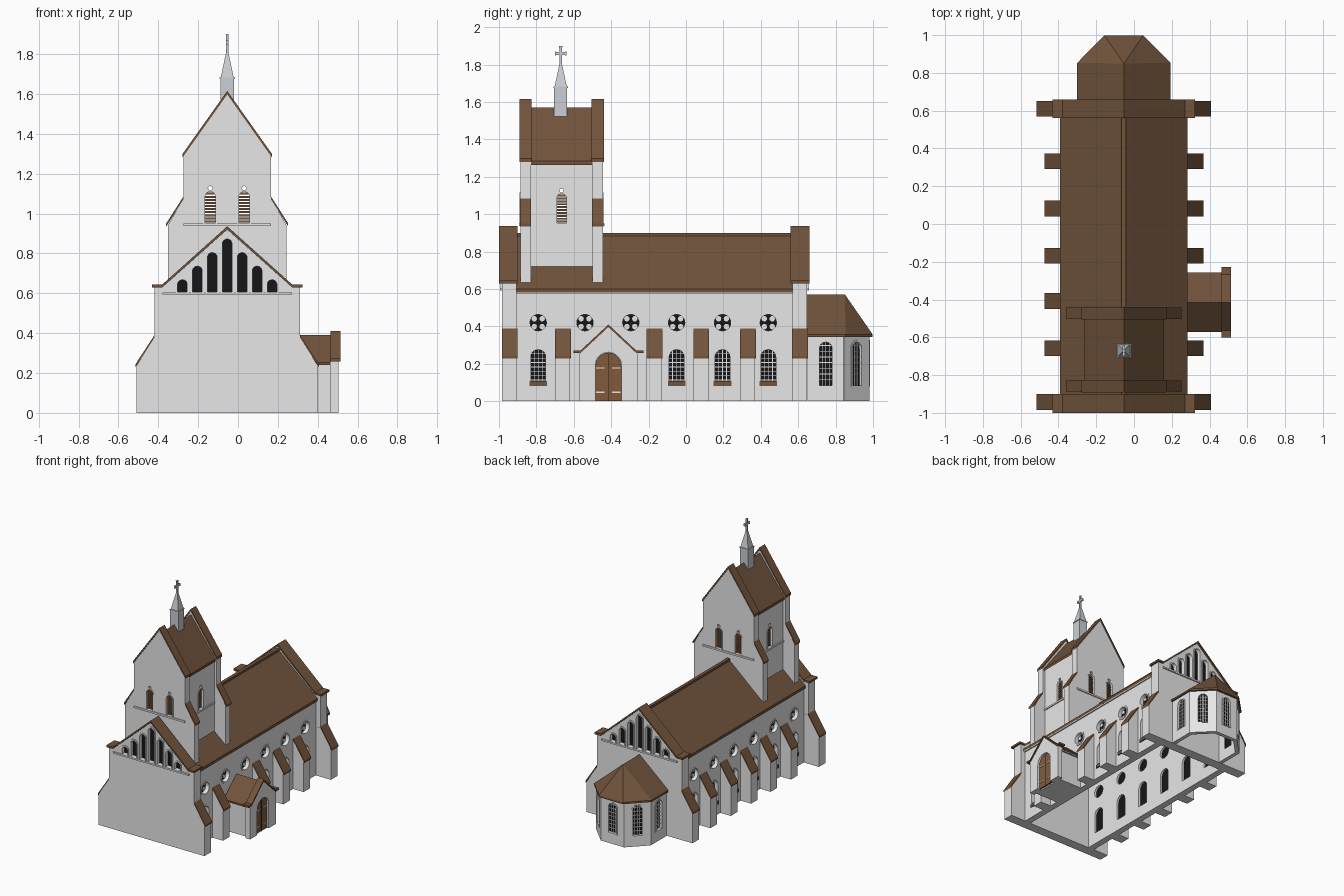
import bpy, bmesh, math
from mathutils import Matrix

if "Cube" in bpy.data.objects:
    bpy.data.objects.remove(bpy.data.objects["Cube"])

CX = -0.054  # church centre line


def material(name, rgb):
    m = bpy.data.materials.new(name)
    m.diffuse_color = (*rgb, 1)
    m.use_nodes = True
    m.node_tree.nodes["Principled BSDF"].inputs["Base Color"].default_value = m.diffuse_color
    return m


STONE = material("white_plaster", (0.80, 0.80, 0.80))
TILE = material("brown_tile", (0.165, 0.088, 0.045))
WOOD = material("door_wood", (0.22, 0.105, 0.045))
GLASS = material("black_glass", (0.008, 0.008, 0.009))
METAL = material("pale_metal", (0.60, 0.63, 0.66))


def finish(name, bm, mat):
    bmesh.ops.remove_doubles(bm, verts=bm.verts, dist=1e-5)
    bmesh.ops.recalc_face_normals(bm, faces=bm.faces)
    me = bpy.data.meshes.new(name)
    bm.to_mesh(me)
    bm.free()
    me.materials.clear()
    me.materials.append(mat)
    for p in me.polygons:
        p.use_smooth = False
        p.material_index = 0
    ob = bpy.data.objects.new(name, me)
    bpy.context.collection.objects.link(ob)
    return ob


def panel(name, loops, at, ang, t, mat, d=0.0):
    """Upright slab: filled outlines with holes, t thick, d behind the face that looks outward."""
    cu = bpy.data.curves.new(name + "_outline", 'CURVE')
    cu.dimensions, cu.fill_mode, cu.extrude = '2D', 'BOTH', t / 2
    for loop in loops:
        sp = cu.splines.new('POLY')
        sp.points.add(len(loop) - 1)
        for p, (u, v) in zip(sp.points, loop):
            p.co = (u, v, 0, 1)
        sp.use_cyclic_u = True
    tmp = bpy.data.objects.new(name + "_outline", cu)
    bpy.context.collection.objects.link(tmp)
    dg = bpy.context.evaluated_depsgraph_get()
    src = bpy.data.meshes.new_from_object(tmp.evaluated_get(dg))
    bm = bmesh.new()
    bm.from_mesh(src)
    bpy.data.objects.remove(tmp)
    bpy.data.meshes.remove(src)
    bm.transform(Matrix.Translation((at[0], at[1], 0)) @ Matrix.Rotation(math.radians(ang), 4, 'Z')
                 @ Matrix.Rotation(math.pi / 2, 4, 'X') @ Matrix.Translation((0, 0, -d - t / 2)))
    return finish(name, bm, mat)


def box(name, lo, hi, mat):
    bm = bmesh.new()
    bmesh.ops.create_cube(bm, size=1)
    for v in bm.verts:
        v.co = [lo[i] + (v.co[i] + 0.5) * (hi[i] - lo[i]) for i in range(3)]
    return finish(name, bm, mat)


# outline helpers
def rect(u0, u1, v0, v1):
    return [(u0, v0), (u1, v0), (u1, v1), (u0, v1)]


def circle(u, v, r, n=20):
    return [(u + r * math.cos(2 * math.pi * i / n), v + r * math.sin(2 * math.pi * i / n)) for i in range(n)]


def arch(u, v0, w, h, n=10):
    r = w / 2
    return [(u - r, v0), (u + r, v0)] + [(u + r * math.cos(math.pi * i / n), v0 + h - r + r * math.sin(math.pi * i / n))
                                         for i in range(n + 1)]


def mirror(half):
    return half + [(-u, v) for u, v in reversed(half) if abs(u) > 1e-6]


def chevron(half, t):
    top = mirror(half)
    return top + [(u, v - t) for u, v in reversed(top)]


def glazed_wall(name, outer, at, ang, t, arches, roses=(), sills=True):
    """Wall with arched windows (u, v0, w, h) and round windows (u, v)."""
    panel(name, [outer] + [arch(*a) for a in arches] + [circle(u, v, 0.047) for u, v in roses], at, ang, t, STONE)
    g = t * 0.6
    panel(name + "_glass", [arch(*a) for a in arches] + [circle(u, v, 0.047) for u, v in roses], at, ang, 0.004, GLASS, g)
    frames, up, across, sill = [], [], [], []
    for u, v0, w, h in arches:
        frames += [arch(u, v0 - 0.006, w + 0.012, h + 0.012), arch(u, v0, w - 0.008, h - 0.004)]
        r = w / 2
        for k in (-0.5, 0, 0.5):
            up.append(rect(u + k * r - .002, u + k * r + .002, v0, v0 + h - r + r * math.sqrt(1 - k * k)))
        for i in range(1, 8):
            v = v0 + i * (h - r * 0.6) / 7
            e = r if v < v0 + h - r else math.sqrt(r * r - (v - v0 - h + r) ** 2)
            across.append(rect(u - e, u + e, v - .002, v + .002))
        sill.append(rect(u - r - .003, u + r + .003, v0 - .008, v0 + .018))
    for u, v in roses:
        frames += [circle(u, v, 0.056), circle(u, v, 0.044)]
        up += [circle(u + a * .021, v + b * .021, .015, 10) for a in (-1, 1) for b in (-1, 1)]
    panel(name + "_frames", frames, at, ang, 0.012, STONE, -0.004)
    panel(name + "_mullions", up, at, ang, 0.006, STONE, g - 0.007)
    panel(name + "_crossbars", across, at, ang, 0.006, STONE, g - 0.006)
    if sills:
        panel(name + "_sills", sill, at, ang, 0.03, TILE, -0.008)


# nave side walls
bays = [-0.79, -0.54, -0.295, -0.05, 0.195, 0.44]
for side, s, ang in (("right", 1, 90), ("left", -1, 270)):
    ys = [y for y in bays if s < 0 or not -0.6 < y < -0.2]
    glazed_wall(side + "_nave_wall", rect(*sorted((s * -0.95, s * 0.6)), 0, 0.60), (CX + s * 0.325, 0), ang, 0.05,
                [(s * y, 0.09, 0.088, 0.19) for y in ys], [(s * y, 0.42) for y in bays])
    box(side + "_cornice", (CX + s * 0.328 - .006, -0.91, 0.575), (CX + s * 0.328 + .006, 0.57, 0.597), STONE)

# nave roof and ridge
panel("nave_roof", [chevron([(0.338, 0.60), (0, 0.893)], 0.02)], (CX, -0.91), 0, 1.48, TILE)
box("nave_ridge", (CX - .012, -0.9, 0.88), (CX + .012, 0.57, 0.9), TILE)

# end gables with stepped blind arcade and coping
gable = mirror([(0.365, 0), (0.365, 0.63), (0.325, 0.63), (0, 0.92)])
arcade = [(k * 0.075, 0.605, 0.058, 0.272 - abs(k) * 0.068) for k in range(-3, 4)]
for end, y, ang, lip in (("front", -0.985, 0, 0.015), ("back", 0.648, 180, 0.012)):
    at = (CX, y)
    panel(end + "_gable_wall", [gable] + [arch(*a) for a in arcade], at, ang, 0.078, STONE)
    panel(end + "_arcade_panels", [arch(*a) for a in arcade], at, ang, 0.004, GLASS, 0.03)
    panel(end + "_arcade_frames", sum(([arch(u, v, w + .008, h + .006), arch(u, v + .001, w - .01, h - .006)]
                                       for u, v, w, h in arcade), []), at, ang, 0.012, STONE, -0.006)
    panel(end + "_arcade_sill", [rect(-0.325, 0.325, 0.593, 0.605)], at, ang, 0.02, STONE, -0.01)
    panel(end + "_gable_coping", [chevron([(0.378, 0.645), (0.325, 0.645), (0, 0.936)], 0.015)], at, ang, 0.1, TILE, -lip)


# buttresses
def buttress(name, s, y, x, w=0.08):
    o = x + 0.09
    panel(name, [[(s * (x - .03), 0), (s * o, 0), (s * o, 0.235), (s * x, 0.378), (s * (x - .03), 0.378)]],
          (CX, y - w / 2), 0, w, STONE)
    panel(name + "_cap", [[(s * (o + .006), 0.228), (s * (o + .006), 0.243), (s * x, 0.39), (s * x, 0.375)]],
          (CX, y - w / 2), 0, w + 0.004, TILE)


for side, s in (("right", 1), ("left", -1)):
    for i, y in enumerate((-0.66, -0.41, -0.17, 0.08, 0.33)):
        if s < 0 or i != 1:
            buttress(f"{side}_buttress_{i}", s, y, 0.325)
    buttress(side + "_front_corner_buttress", s, -0.945, 0.365)
    buttress(side + "_back_corner_buttress", s, 0.608, 0.365)

# apse: five sides of an octagon
for i, (x, y, ang) in enumerate(((.235, .7475, 90), (.1675, .9125, 135), (0, .98, 180), (-.1675, .9125, 225), (-.235, .7475, 270))):
    glazed_wall(f"apse_wall_{i}", rect(-0.0975, 0.0975, 0, 0.36), (CX + x, y), ang, 0.03, [(0, 0.085, 0.075, 0.235)], sills=False)

# apse roof
bm = bmesh.new()
half = [(0.247, 0.63), (0.247, 0.853), (0.103, 0.998)]
ring = [(CX + x, y) for x, y in half] + [(CX - x, y) for x, y in reversed(half)]
low = [bm.verts.new((x, y, 0.343)) for x, y in ring]
eave = [bm.verts.new((x, y, 0.357)) for x, y in ring]
r0, r1 = bm.verts.new((CX, 0.63, 0.57)), bm.verts.new((CX, 0.85, 0.57))
for i in range(6):
    bm.faces.new((low[i], low[(i + 1) % 6], eave[(i + 1) % 6], eave[i]))
for i in (1, 2, 3):
    bm.faces.new((eave[i], eave[i + 1], r1))
bm.faces.new((eave[0], eave[1], r1, r0))
bm.faces.new((eave[4], eave[5], r0, r1))
bm.faces.new((eave[5], eave[0], r0))
bm.faces.new(low)
finish("apse_roof", bm, TILE)

# tower gable walls, coping, shoulder caps and louvres
face = mirror([(0.298, 0.62), (0.298, 0.94), (0.22, 1.075), (0.22, 1.29), (0, 1.60)])


def louvre(name, us, at, ang):
    slats = [rect(u - .028, u + .028, v, v + .010) for u in us for v in [0.955 + .0155 * i for i in range(10)]]
    panel(name + "_slats", slats, at, ang, 0.02, WOOD, 0.012)
    panel(name + "_frames", sum(([arch(u, 0.945, .066, .172), arch(u, 0.952, .052, .158)] for u in us), []),
          at, ang, 0.01, STONE, -0.004)


for end, y, ang in (("front", -0.885, 0), ("back", -0.445, 180)):
    at, us = (CX, y), (-0.085, 0.085)
    panel(end + "_tower_wall", [face] + [arch(u, 0.95, .055, .16) for u in us] + [circle(u, 1.127, .011, 10) for u in us],
          at, ang, 0.055, STONE)
    louvre(end + "_tower_louvre", us, at, ang)
    panel(end + "_tower_string", [rect(-0.22, 0.22, 0.937, 0.95)], at, ang, 0.02, STONE, -0.008)
    panel(end + "_tower_coping", [chevron([(0.225, 1.298), (0, 1.615)], 0.018)], at, ang, 0.066, TILE, -0.006)
    for s in (-1, 1):
        panel(f"{end}_tower_shoulder_cap_{s}", [[(s * .306, .935), (s * .306, .95), (s * .22, 1.085), (s * .22, 1.07)]],
              at, ang, 0.06, TILE, -0.003)

# tower side walls and roof
for side, s, ang in (("right", 1, 90), ("left", -1, 270)):
    at = (CX + s * 0.20, -0.665)
    panel(side + "_tower_wall", [rect(-0.17, 0.17, 0.68, 1.285), arch(0, 0.95, .055, .16), circle(0, 1.127, .011, 10)],
          at, ang, 0.03, STONE)
    louvre(side + "_tower_louvre", (0,), at, ang)
    panel(side + "_tower_string", [rect(-0.17, 0.17, 0.937, 0.95)], at, ang, 0.02, STONE, -0.008)
panel("tower_roof", [chevron([(0.212, 1.283), (0, 1.57)], 0.02)], (CX, -0.84), 0, 0.35, TILE)

# ridge turret with spire and cross
TY = -0.67
box("turret", (CX - .035, TY - .035, 1.515), (CX + .035, TY + .035, 1.675), METAL)
box("turret_eave", (CX - .038, TY - .038, 1.675), (CX + .038, TY + .038, 1.682), METAL)
bm = bmesh.new()
bmesh.ops.create_cone(bm, cap_ends=True, segments=4, radius1=0.046, radius2=0.01, depth=0.12,
                      matrix=Matrix.Translation((CX, TY, 1.742)) @ Matrix.Rotation(math.pi / 4, 4, 'Z'))
finish("spire", bm, METAL)
panel("cross", [[(-.006, 1.79), (.006, 1.79), (.006, 1.852), (.03, 1.849), (.03, 1.869), (.006, 1.866), (.009, 1.9),
                 (-.009, 1.9), (-.006, 1.866), (-.03, 1.869), (-.03, 1.849), (-.006, 1.852)]],
      (CX + .006, TY), 90, 0.012, METAL)

# porch with door
PY = -0.415
at = (0.505, PY)
box("porch_body", (0.25, PY - .135, 0), (0.467, PY + .135, 0.25), STONE)
panel("porch_front", [mirror([(0.07, 0), (0.158, 0), (0.158, 0.26), (0.148, 0.26), (0, 0.398)])[:5]
                      + [(-.148, .26), (-.158, .26), (-.158, 0), (-.07, 0)] + list(reversed(arch(0, 0, .14, .262)[2:]))],
      at, 90, 0.04, STONE)
panel("porch_gable_infill", [mirror([(0.145, 0.24), (0, 0.375)])], (0.47, PY), 90, 0.2, STONE)
panel("porch_roof", [chevron([(0.157, 0.253), (0, 0.39)], 0.014)], (0.468, PY), 90, 0.19, TILE)
panel("porch_coping", [chevron([(0.187, 0.272), (0.148, 0.272), (0, 0.41)], 0.014)], (0.513, PY), 90, 0.05, TILE)
panel("porch_door", [arch(0, 0, .138, .26)], at, 90, 0.012, WOOD, 0.015)
panel("door_gap", [rect(-.0015, .0015, 0, .255)], at, 90, 0.003, GLASS, 0.013)
panel("door_hinges", [rect(*sorted((s * .02, s * .066)), v, v + .006) for s in (-1, 1) for v in (.045, .175)],
      at, 90, 0.005, STONE, 0.011)
